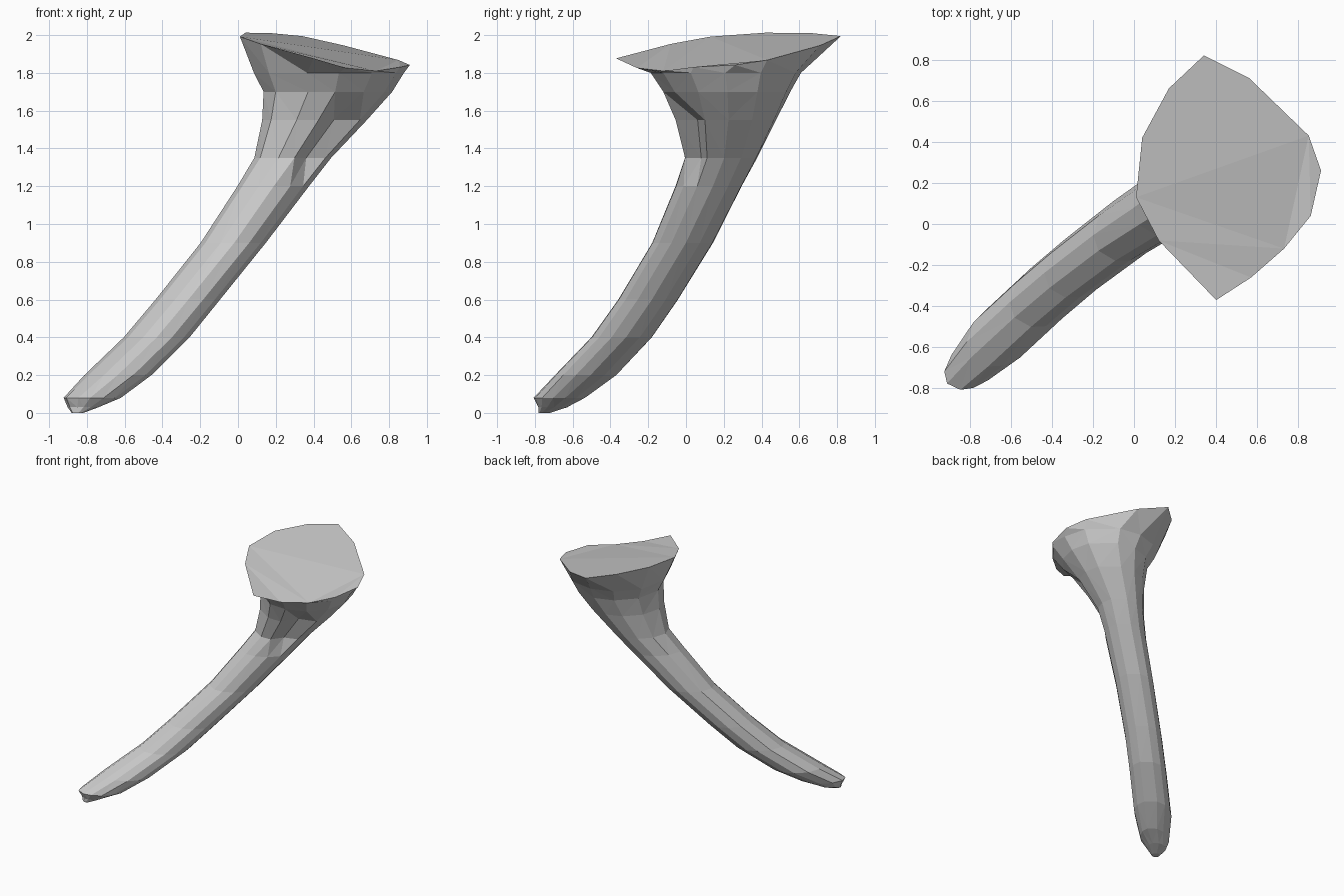
import bpy
import bmesh
from math import atan2, cos, sin, radians, tau

cube = bpy.data.objects.get("Cube")
if cube:
    bpy.data.objects.remove(cube)

LEAN = radians(37.5)   # compass direction in which the horn leans
FLARE = (0.44, 0.23)   # middle of the wide end

# Level slices of the horn: height, centre x, centre y, radius along lean, radius across
SLICES = [
    (0.0, -0.85, -0.75, 0.03, 0.03),
    (0.03, -0.82, -0.705, 0.085, 0.07),
    (0.08, -0.77, -0.67, 0.17, 0.105),
    (0.2, -0.635, -0.53, 0.19, 0.14),
    (0.4, -0.43, -0.34, 0.185, 0.14),
    (0.6, -0.265, -0.2, 0.18, 0.14),
    (0.9, -0.025, -0.018, 0.18, 0.145),
    (1.2, 0.187, 0.12, 0.2, 0.155),
    (1.35, 0.29, 0.185, 0.21, 0.175),
    (1.55, 0.405, 0.21, 0.28, 0.25),
    (1.7, 0.475, 0.215, 0.335, 0.325),
    (1.8, 0.48, 0.21, 0.385, 0.39),
]

# Uneven outline of the wide end, with how far each corner droops
RIM = [
    (0.91, 0.26, 0), (0.85, 0.43, 0), (0.56, 0.71, 0), (0.34, 0.82, 0),
    (0.17, 0.66, 0), (0.04, 0.42, 0), (0.01, 0.13, 0), (0.12, -0.08, 0),
    (0.4, -0.37, 0), (0.57, -0.26, 0.03), (0.73, -0.12, 0.03), (0.86, 0.04, 0),
]
COUNT = len(RIM)


def corner_angle(i):
    """Angle of a slice corner, between even spacing and the rim corner."""
    x, y, _ = RIM[i]
    rim_angle = atan2(y - FLARE[1], x - FLARE[0]) % tau
    return (rim_angle + tau * i / COUNT) / 2 if i else 0.0


def slice_ring(bm, z, cx, cy, along, across):
    ring = []
    for i in range(COUNT):
        t = corner_angle(i) - LEAN
        size = 1.03
        # Fold in the front of the neck
        if 1.3 < z < 1.6 and i == 10:
            size = 0.72
        u, v = along * size * cos(t), across * size * sin(t)
        ring.append(bm.verts.new((cx + u * cos(LEAN) - v * sin(LEAN),
                                  cy + u * sin(LEAN) + v * cos(LEAN), z)))
    return ring


bm = bmesh.new()
rings = [slice_ring(bm, *s) for s in SLICES]

# Tilted rim
rings.append([bm.verts.new((x, y, 1.93 - 0.18 * (x - 0.4) + 0.09 * (y - 0.22) - droop))
              for x, y, droop in RIM])

# Skin between the rings, tip and flat end
for low, high in zip(rings, rings[1:]):
    for i in range(COUNT):
        j = (i + 1) % COUNT
        bm.faces.new((low[i], low[j], high[j], high[i]))
bm.faces.new(reversed(rings[0]))
bm.faces.new(rings[-1])
bmesh.ops.triangulate(bm, faces=bm.faces[:])
bmesh.ops.recalc_face_normals(bm, faces=bm.faces[:])

mesh = bpy.data.meshes.new("horn")
bm.to_mesh(mesh)
bm.free()

# Plain grey finish
grey = bpy.data.materials.new("light_grey")
grey.use_nodes = True
colour = (0.6, 0.6, 0.6, 1)
grey.diffuse_color = colour
shader = next(n for n in grey.node_tree.nodes if n.type == 'BSDF_PRINCIPLED')
shader.inputs["Base Color"].default_value = colour
mesh.materials.append(grey)

horn = bpy.data.objects.new("horn", mesh)
bpy.context.collection.objects.link(horn)
